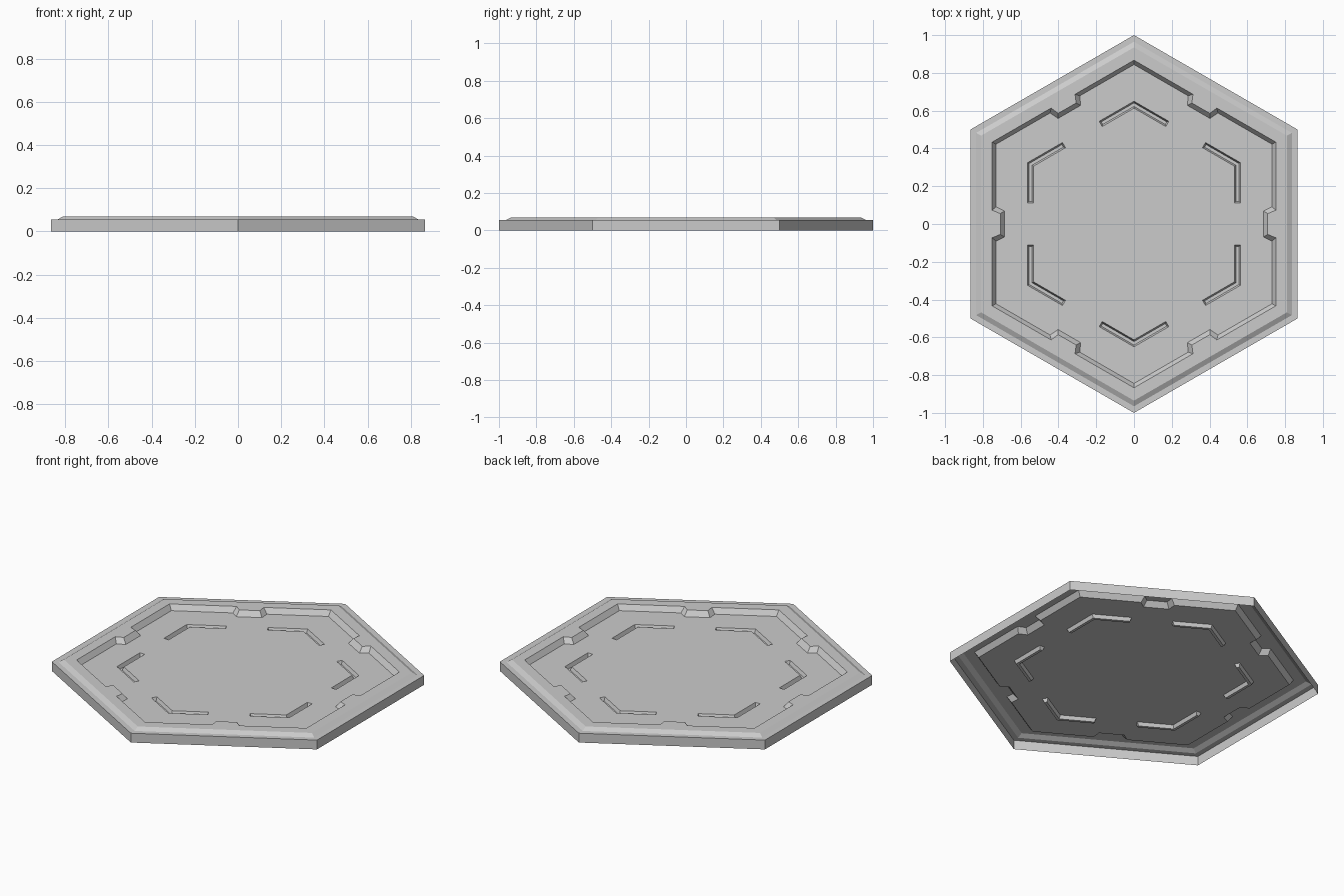
import bpy, bmesh
from math import radians, cos, sin, sqrt
from mathutils import Vector, Matrix

if "Cube" in bpy.data.objects:
    bpy.data.objects.remove(bpy.data.objects["Cube"])

RIM_Z, FLOOR_Z, GROOVE_Z = 0.07, 0.04, 0.02
bm = bmesh.new()


def turned(pts, k, z):
    """Rotate (x, y) points by k sixths of a turn and add them as vertices."""
    rot = Matrix.Rotation(radians(60 * k), 3, 'Z')
    return [bm.verts.new(rot @ Vector((x, y, z))) for x, y in pts]


def hex_ring(r, z):
    corner = (r * cos(radians(-30)), r * sin(radians(-30)))
    return [v for k in range(6) for v in turned([corner], k, z)]


def tabbed_ring(apothem, base, tip_x, tip, z):
    """Hexagon with an inward tab in the middle of every side."""
    side = [(apothem, -apothem / sqrt(3)), (apothem, -base), (tip_x, -tip), (tip_x, tip), (apothem, base)]
    return [v for k in range(6) for v in turned(side, k, z)]


def bridge(a, b):
    n = len(a)
    for i in range(n):
        j = (i + 1) % n
        bm.faces.new((a[i], a[j], b[j], b[i]))


def chevron(outer, inner, gap):
    """Outline of a bent groove around the -30 degree corner; gap = arm end to side middle."""
    d = Vector((sqrt(3) / 2, sqrt(3) / -2 / sqrt(3)))      # towards the corner
    n = Vector((1, 0))                                      # normal of the next side
    next_arm = [n * outer + Vector((0, -gap)), n * inner + Vector((0, -gap))]
    # the previous side's arm mirrors this one across the corner direction
    prev_arm = [2 * p.dot(d) * d - p for p in next_arm]
    k = 2 / sqrt(3)
    return [tuple(p) for p in (d * outer * k, next_arm[0], next_arm[1],
                               d * inner * k, prev_arm[1], prev_arm[0])]


# Outer wall, ledge and chamfer (underside is open)
rings = [hex_ring(1, 0), hex_ring(1, 0.055), hex_ring(0.965, 0.055), hex_ring(0.935, RIM_Z)]
for a, b in zip(rings, rings[1:]):
    bridge(a, b)

# Flat rim and sloped recess wall
lip = tabbed_ring(0.751, 0.073, 0.708, 0.055, RIM_Z)
foot = tabbed_ring(0.731, 0.091, 0.685, 0.069, FLOOR_Z)
for k in range(6):
    inner = [lip[(5 * k + i) % 30] for i in range(6)]
    bm.faces.new([rings[-1][k], rings[-1][(k + 1) % 6]] + inner[::-1])
bridge(lip, foot)

# Corner grooves sunk in the floor
grooves = []
for k in range(6):
    top = turned(chevron(0.563, 0.531, 0.112), k, FLOOR_Z)
    low = turned(chevron(0.555, 0.539, 0.120), k, GROOVE_Z)
    bridge(top, low)
    bm.faces.new(low[:4])
    bm.faces.new((low[0], low[3], low[4], low[5]))
    grooves.append(top)

# Recess floor, one sector per side, running around the groove ends
centre = bm.verts.new((0, 0, FLOOR_Z))
for k in range(6):
    a, b = grooves[k], grooves[(k + 1) % 6]
    side = [foot[(5 * k + i) % 30] for i in range(6)]
    bm.faces.new([centre, a[3], a[2], a[1], a[0]] + side + [b[0], b[5], b[4], b[3]])

bmesh.ops.recalc_face_normals(bm, faces=bm.faces[:])
bm.normal_update()
if sum(f.normal.z * f.calc_area() for f in bm.faces) < 0:
    bmesh.ops.reverse_faces(bm, faces=bm.faces[:])

mesh = bpy.data.meshes.new("hex_floor_tile")
bm.to_mesh(mesh)
bm.free()
bpy.context.collection.objects.link(bpy.data.objects.new("hex_floor_tile", mesh))
